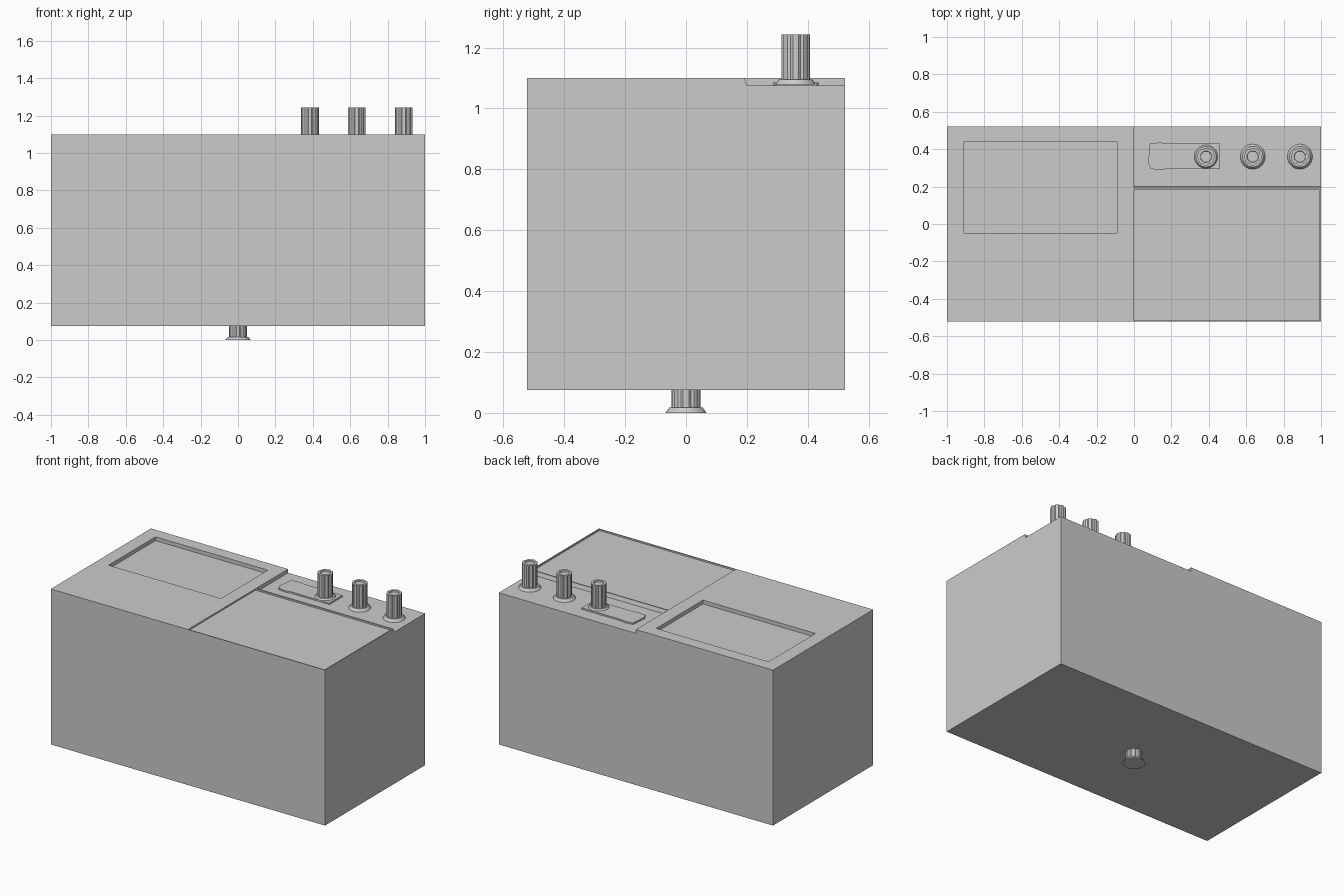
import bpy, bmesh, math

if "Cube" in bpy.data.objects:
    bpy.data.objects.remove(bpy.data.objects["Cube"])

TOP, BOTTOM, HX, HY = 1.10, 0.075, 1.0, 0.522


def make_object(name, bm):
    bmesh.ops.recalc_face_normals(bm, faces=bm.faces)
    mesh = bpy.data.meshes.new(name)
    bm.to_mesh(mesh)
    bm.free()
    ob = bpy.data.objects.new(name, mesh)
    bpy.context.collection.objects.link(ob)
    return ob


def prism(name, points, offset):
    """Extrude a planar outline along an offset vector."""
    bm = bmesh.new()
    face = bm.faces.new([bm.verts.new(p) for p in points])
    ext = bmesh.ops.extrude_face_region(bm, geom=[face], use_keep_orig=True)
    verts = [v for v in ext["geom"] if isinstance(v, bmesh.types.BMVert)]
    bmesh.ops.translate(bm, verts=verts, vec=offset)
    return make_object(name, bm)


def box(name, x0, x1, y0, y1, z0, z1):
    pts = [(x0, y0, z0), (x1, y0, z0), (x1, y1, z0), (x0, y1, z0)]
    return prism(name, pts, (0, 0, z1 - z0))


# Main case with recessed areas cut from the top
body = box("case", -HX, HX, -HY, HY, BOTTOM, TOP)
strip = [(0, 0.1904, 1.105), (0, 0.20, 1.075), (0, 0.6, 1.075), (0, 0.6, 1.105)]
cutters = [
    box("window_cutter", -0.91, -0.09, -0.048, 0.44, TOP - 0.025, TOP + 0.1),
    prism("control_strip_cutter", strip, (1.1, 0, 0)),
    box("panel_cutter", 0.0, 0.993, -0.516, 0.183, TOP - 0.01, TOP + 0.1),
]
for c in cutters:
    m = body.modifiers.new(c.name, "BOOLEAN")
    m.operation = "DIFFERENCE"
    m.solver = "EXACT"
    m.object = c
    c.hide_render = True

# Apply the cuts and remove the helpers
deps = bpy.context.evaluated_depsgraph_get()
cut_mesh = bpy.data.meshes.new_from_object(body.evaluated_get(deps))
body.modifiers.clear()
body.data = cut_mesh
for c in cutters:
    bpy.data.objects.remove(c)

# Thin display plate with a wider, slightly wavy left end
plate = [(0.075, 0.325), (0.09, 0.295), (0.14, 0.288), (0.18, 0.295), (0.46, 0.295),
         (0.46, 0.43), (0.18, 0.43), (0.14, 0.436), (0.085, 0.43), (0.08, 0.38)]
prism("display_plate", [(x, y, 1.07) for x, y in plate], (0, 0, 0.015))


def knob(name, x, y, z, n=32):
    """Fluted knob: flared skirt, ribbed shaft and dished top."""
    rings = [(0.067, 0, 0), (0.064, 0.005, 0), (0.055, 0.017, 0), (0.047, 0.017, 1),
             (0.047, 0.165, 1), (0.031, 0.165, 0), (0.029, 0.157, 0)]
    bm = bmesh.new()
    loops = []
    for r, h, ribbed in rings:
        loop = []
        for i in range(n):
            a = 2 * math.pi * i / n
            rr = r - 0.005 * ribbed * (i % 4 == 2)
            loop.append(bm.verts.new((x + rr * math.cos(a), y + rr * math.sin(a), z + h)))
        loops.append(loop)
    for lo, hi in zip(loops, loops[1:]):
        for i in range(n):
            j = (i + 1) % n
            bm.faces.new((lo[i], lo[j], hi[j], hi[i]))
    bm.faces.new(loops[0][::-1])
    bm.faces.new(loops[-1])
    return make_object(name, bm)


# Three control knobs on the strip, and one under the case
for i, kx in enumerate((0.385, 0.635, 0.887)):
    knob(f"control_knob_{i + 1}", kx, 0.36, 1.078)
knob("bottom_knob", 0, 0, 0)
